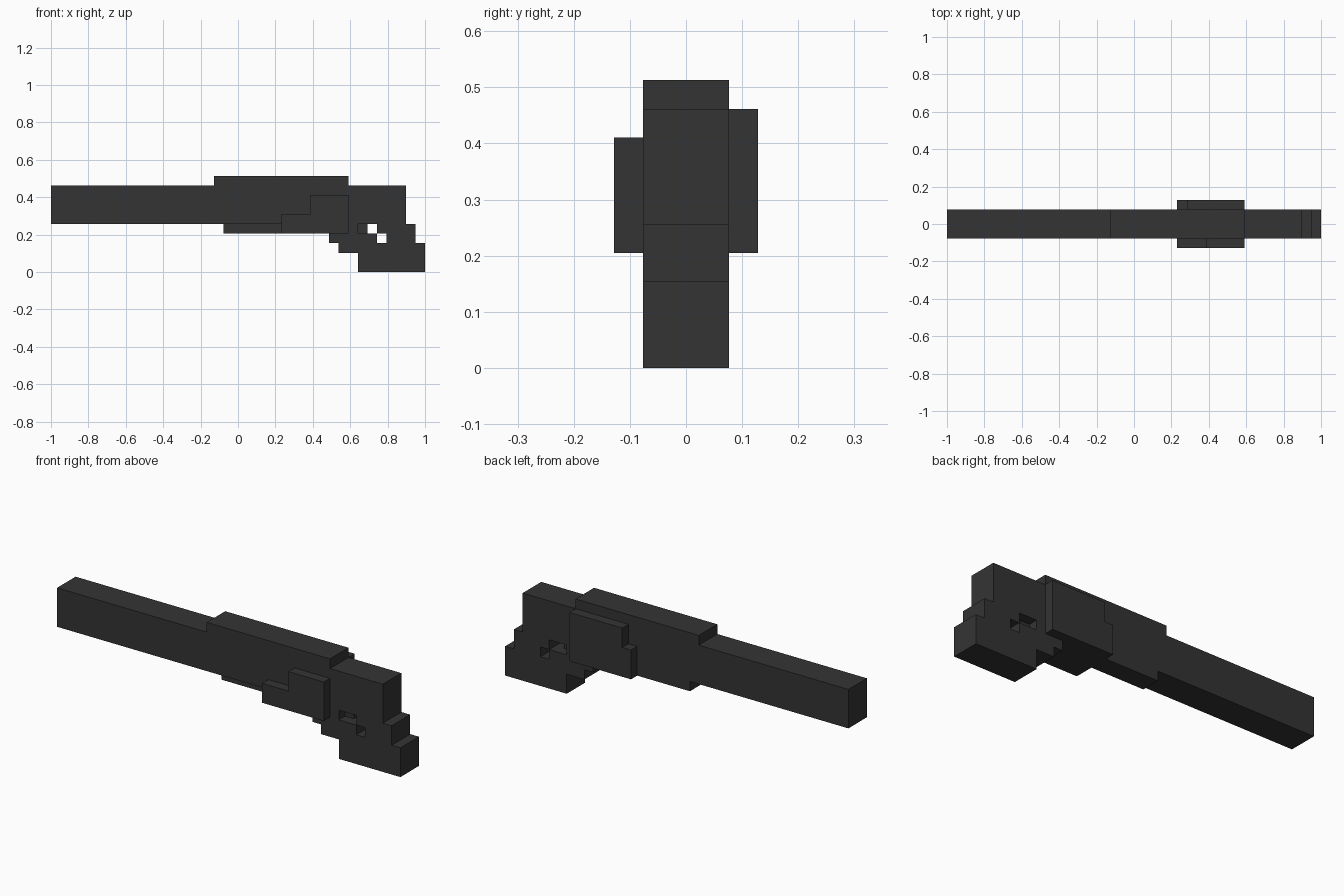
import bpy
import bmesh
from mathutils import Vector

cube = bpy.data.objects.get("Cube")
if cube:
    bpy.data.objects.remove(cube, do_unlink=True)

U = 2 / 39                      # block size
ORIGIN = Vector((19.5, 1.5, 0))  # block coordinates of the centre

metal = bpy.data.materials.new("dark grey metal")
metal.use_nodes = True
colour = (0.034, 0.034, 0.034, 1)
metal.diffuse_color = colour
metal.node_tree.nodes["Principled BSDF"].inputs["Base Color"].default_value = colour

BODY = (0, 3)
# Each part is a list of (x span, y span, z span) boxes in blocks
PARTS = {
    "barrel": [((0, 17), BODY, (5, 9))],
    "receiver": [((17, 31), BODY, (5, 10)), ((31, 37), BODY, (5, 9))],
    "under_barrel": [((18, 24), (1, 3), (4, 5)), ((24, 32), BODY, (4, 5))],
    "trigger_guard": [((29, 34), BODY, (3, 4)), ((30, 32), BODY, (2, 3))],
    "trigger": [((32, 33), (1, 2), (4, 5))],
    "grip": [((34, 38), BODY, (4, 5)), ((35, 38), BODY, (3, 4)),
             ((38, 39), BODY, (2, 3)), ((32, 38), BODY, (2, 3)),
             ((32, 39), BODY, (0, 2))],
    "right_side_plate": [((24, 31), (-1, 0), (4, 6)), ((27, 31), (-1, 0), (6, 8))],
    "left_side_plate": [((24, 31), (3, 4), (4, 7)), ((25, 31), (3, 4), (7, 9))],
}


def cells(boxes):
    return {(x, y, z) for xs, ys, zs in boxes
            for x in range(*xs) for y in range(*ys) for z in range(*zs)}


solid = set().union(*(cells(b) for b in PARTS.values()))


def build(name, boxes):
    """Skin the blocks of a part, leaving out faces buried against other blocks."""
    bm = bmesh.new()
    for cell in cells(boxes):
        centre = Vector(cell) + Vector((0.5, 0.5, 0.5)) - ORIGIN
        for axis in range(3):
            for sign in (-1, 1):
                n = Vector((0, 0, 0))
                n[axis] = sign
                if tuple(int(c + d) for c, d in zip(cell, n)) in solid:
                    continue
                a = Vector((0, 0, 0))
                a[(axis + 1) % 3] = 0.5
                b = n.cross(a)
                mid = centre + n / 2
                corners = (mid - a - b, mid + a - b, mid + a + b, mid - a + b)
                bm.faces.new([bm.verts.new(p * U) for p in corners])
    bmesh.ops.remove_doubles(bm, verts=bm.verts, dist=U / 100)
    mesh = bpy.data.meshes.new(name)
    bm.to_mesh(mesh)
    bm.free()
    mesh.materials.append(metal)
    bpy.context.collection.objects.link(bpy.data.objects.new(name, mesh))


for part, part_boxes in PARTS.items():
    build(part, part_boxes)
